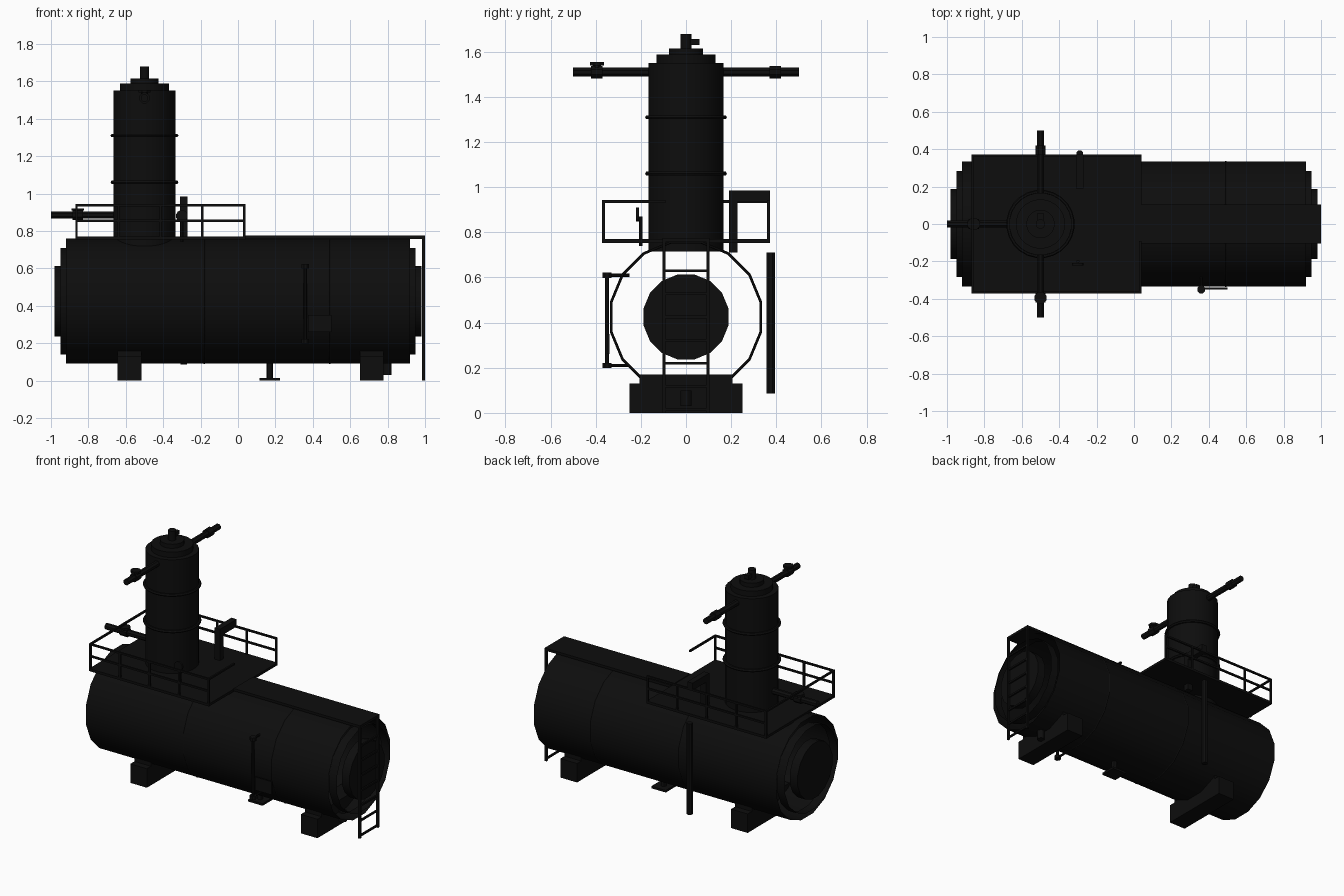
import bpy, math
from mathutils import Vector

cube = bpy.data.objects.get("Cube")
if cube:
    bpy.data.objects.remove(cube, do_unlink=True)

steel = bpy.data.materials.new("black_steel")
BLACK = (0.004, 0.004, 0.004, 1)
steel.use_nodes = True
steel.diffuse_color = BLACK
steel.node_tree.nodes["Principled BSDF"].inputs["Base Color"].default_value = BLACK


def finish(name, smooth=False):
    ob = bpy.context.object
    ob.name = name
    ob.data.materials.clear()
    ob.data.materials.append(steel)
    if smooth:
        bpy.ops.object.shade_smooth_by_angle(angle=math.radians(30))
    return ob


def box(name, x, y, z):
    """Box from (low, high) ranges on each axis."""
    mid = [(a + b) / 2 for a, b in (x, y, z)]
    bpy.ops.mesh.primitive_cube_add(size=1, location=mid)
    ob = bpy.context.object
    for v in ob.data.vertices:
        for i, (a, b) in enumerate((x, y, z)):
            v.co[i] *= b - a
    return finish(name)


def tube(name, start, end, r, sides=12, caps=True):
    """Cylinder between two points, turned so a flat faces each axis."""
    a, b = Vector(start), Vector(end)
    bpy.ops.mesh.primitive_cylinder_add(
        vertices=sides, radius=r, depth=(b - a).length, location=(a + b) / 2,
        rotation=(b - a).to_track_quat('Z', 'Y').to_euler(),
        end_fill_type='NGON' if caps else 'NOTHING')
    ob = bpy.context.object
    half = math.pi / sides
    for v in ob.data.vertices:
        x, y = v.co.x, v.co.y
        v.co.x = x * math.cos(half) - y * math.sin(half)
        v.co.y = x * math.sin(half) + y * math.cos(half)
    return finish(name, sides > 8)


def ring(name, centre, r, thick, axis, sides):
    bpy.ops.mesh.primitive_torus_add(
        major_radius=r, minor_radius=thick, major_segments=sides, minor_segments=6,
        location=centre, rotation=Vector(axis).to_track_quat('Z', 'Y').to_euler())
    ob = bpy.context.object
    ob.rotation_euler.rotate_axis('Z', math.pi / sides)
    return finish(name, True)


# Horizontal tank: open shell, stepped ends and weld bands
AXIS = 0.425
tube("tank_shell", (-0.92, 0, AXIS), (0.92, 0, AXIS), 0.341, 16, False)
for s, end in ((-1, "right"), (1, "left")):
    tube(f"tank_{end}_step", (s * 0.89, 0, AXIS), (s * 0.95, 0, AXIS), 0.29, 16, False)
    tube(f"tank_{end}_cap", (s * 0.92, 0, AXIS), (s * 0.98, 0, AXIS), 0.192, 16)
for x in (-0.18, 0.49):
    ring("tank_band", (x, 0, AXIS), 0.338, 0.006, (1, 0, 0), 16)

# Saddles and bottom drains
for x in (-0.58, 0.715):
    box("saddle_base", (x - 0.063, x + 0.063), (-0.25, 0.25), (0, 0.13))
    box("saddle_top", (x - 0.063, x + 0.063), (-0.205, 0.205), (0.13, 0.17))
tube("drain_pipe", (0.17, 0, 0), (0.17, 0, 0.1), 0.018)
box("drain_plate", (0.115, 0.225), (-0.055, 0.055), (0, 0.014))
tube("end_drain", (0.797, 0, 0.03), (0.797, 0, 0.1), 0.025)

# Vertical column with stepped top and hoops
CX = -0.5
for name, r, low, high in (("column_shell", 0.167, 0.715, 1.55),
                           ("column_step", 0.132, 1.55, 1.587),
                           ("column_cap", 0.076, 1.587, 1.615),
                           ("column_vent", 0.025, 1.615, 1.68)):
    tube(name, (CX, 0, low), (CX, 0, high), r, 24)
for z in (1.06, 1.31):
    ring("column_hoop", (CX, 0, z), 0.173, 0.01, (0, 0, 1), 24)
box("vent_lever", (CX - 0.015, CX + 0.015), (0.02, 0.06), (1.63, 1.657))

# Column side pipes with valves
PZ = 1.51
for s in (-1, 1):
    tube("column_pipe", (CX, s * 0.15, PZ), (CX, s * 0.5, PZ), 0.021, 8)
    tube("pipe_valve", (CX, s * 0.37, PZ), (CX, s * 0.42, PZ), 0.03, 8)
tube("valve_stem", (CX, -0.395, PZ), (CX, -0.395, 1.545), 0.02, 8)
tube("valve_wheel", (CX, -0.395, 1.54), (CX, -0.395, 1.554), 0.034, 8)
tube("end_pipe", (-1, 0, 0.885), (-0.65, 0, 0.885), 0.021, 8)
tube("end_valve", (-0.885, 0, 0.885), (-0.83, 0, 0.885), 0.03, 8)
tube("end_valve_wheel", (-0.857, 0, 0.908), (-0.857, 0, 0.921), 0.035, 8)

# Platform with railings
X0, X1, Y, FLOOR, RAIL = -0.87, 0.04, 0.372, 0.77, 0.937
T = 0.006
box("platform_floor", (X0, X1), (-Y, Y), (0.753, FLOOR))
for y in (-Y + T, Y - T):
    for i in range(5):
        x = X0 + T + i * (X1 - X0 - 2 * T) / 4
        box("rail_post", (x - T, x + T), (y - T, y + T), (FLOOR, RAIL))
    for z in (0.855, RAIL):
        box("side_rail", (X0, X1), (y - T, y + T), (z - T, z + T))
box("end_rail", (X0, X0 + 2 * T), (-Y, Y), (RAIL - T, RAIL + T))
box("entry_rail", (X1 - 2 * T, X1), (-Y, -0.09), (RAIL - T, RAIL + T))

# Top walkway and end ladder
box("walkway", (X1, 1), (-0.105, 0.105), (0.758, 0.775))
for y in (-0.098, 0.098):
    box("ladder_rail", (0.985, 1), (y - 0.007, y + 0.007), (0, 0.77))
for i in range(7):
    z = 0.015 + i * 0.1025
    box("ladder_rung", (0.987, 0.998), (-0.098, 0.098), (z - T, z + T))

# Relief pipe, back downpipe and small gauge on the platform
RX = -0.29
box("relief_riser", (RX - 0.02, RX + 0.02), (0.19, 0.228), (0.71, 0.985))
box("relief_arm", (RX - 0.02, RX + 0.02), (0.2, 0.372), (0.935, 0.985))
tube("downpipe", (RX, 0.375, 0.085), (RX, 0.375, 0.71), 0.02, 8)
tube("gauge_stem", (-0.3, -0.2, 0.74), (-0.3, -0.2, 0.87), 0.009, 8)
tube("gauge_dial", (-0.3, -0.209, 0.88), (-0.3, -0.221, 0.88), 0.032)

# Level gauge and plate on the front of the tank
GX = 0.36
tube("level_gauge", (GX, -0.35, 0.2), (GX, -0.35, 0.62), 0.01, 8)
for z in (0.21, 0.61):
    tube("gauge_flange", (GX, -0.35, z - 0.012), (GX, -0.35, z + 0.012), 0.022, 8)
    tube("gauge_branch", (GX, -0.35, z), (GX, -0.25, z), 0.008, 8)
box("data_plate", (0.375, 0.5), (-0.349, -0.34), (0.26, 0.35))
